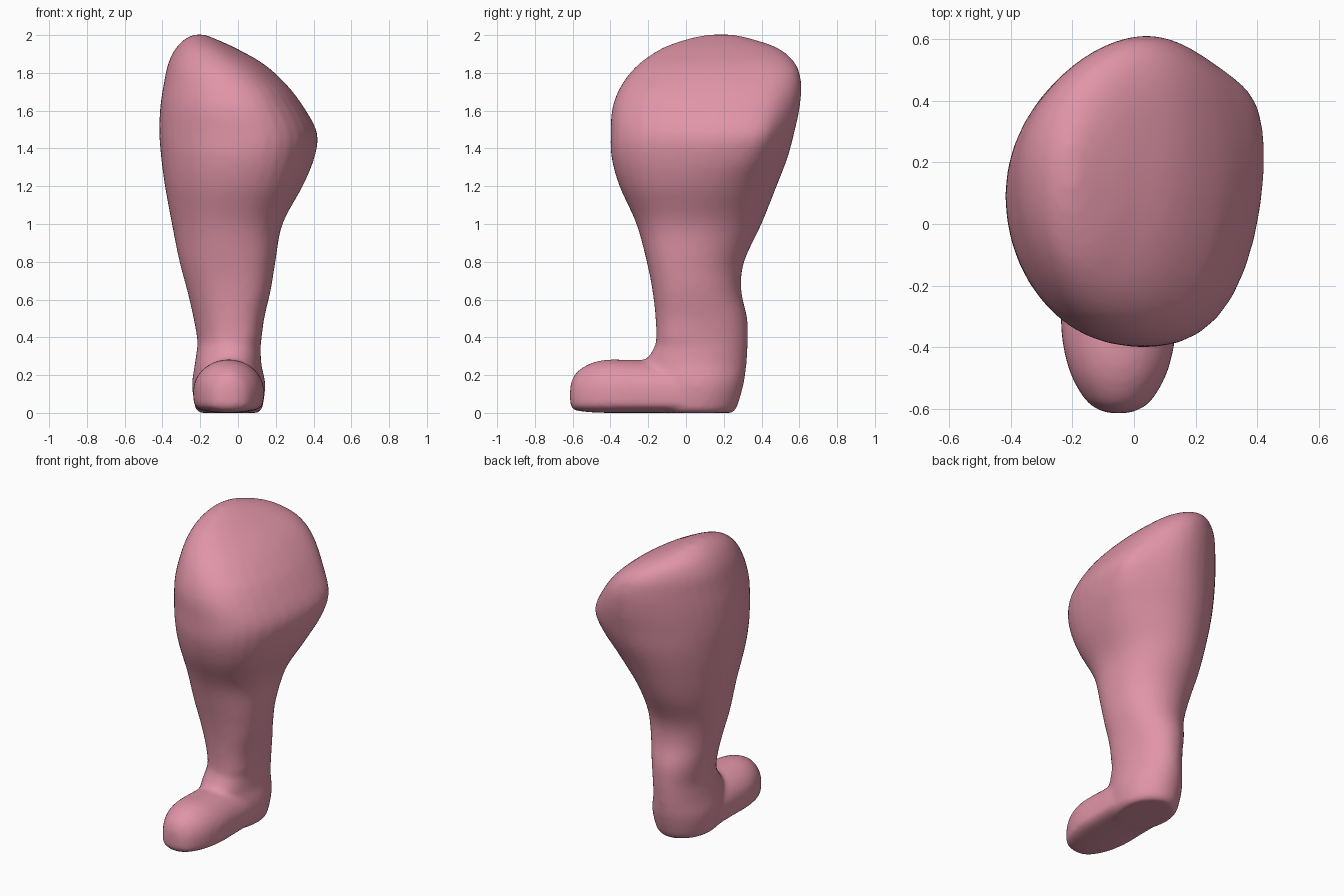
import bpy, bmesh, math

cube = bpy.data.objects.get("Cube")
if cube:
    bpy.data.objects.remove(cube)

SEGMENTS = 40
STEPS = 5

skin = bpy.data.materials.new("pink skin")
skin.use_nodes = True
skin.diffuse_color = (0.75, 0.30, 0.39, 1)
skin.node_tree.nodes["Principled BSDF"].inputs["Base Color"].default_value = skin.diffuse_color
skin.node_tree.nodes["Principled BSDF"].inputs["Roughness"].default_value = 0.7


def smooth_keys(keys):
    """Catmull-Rom interpolation through a list of section keys."""
    out = []
    for i in range(len(keys) - 1):
        a, b, c, d = (keys[min(max(i + k, 0), len(keys) - 1)] for k in (-1, 0, 1, 2))
        for n in range(STEPS):
            t = n / STEPS
            out.append([q + 0.5 * t * (r - p + t * (2 * p - 5 * q + 4 * r - s + t * (3 * (q - r) + s - p)))
                        for p, q, r, s in zip(a, b, c, d)])
    return out + [keys[-1]]


def loft(bm, keys, section):
    """Skin a closed tube over the sections and cap both ends."""
    rings = []
    for key in smooth_keys(keys):
        rings.append([bm.verts.new(section(key, 2 * math.pi * i / SEGMENTS)) for i in range(SEGMENTS)])
    for low, high in zip(rings, rings[1:]):
        for i in range(SEGMENTS):
            j = (i + 1) % SEGMENTS
            bm.faces.new((low[i], low[j], high[j], high[i]))
    bm.faces.new(rings[0][::-1])
    bm.faces.new(rings[-1])


def shin_ridge(z):
    """Fullness of the front outer corner: fades out at ankle and crown."""
    return 0.026 * min(1, max(0, (z - 0.25) / 0.15)) * min(1, max(0, (1.9 - z) / 0.2))


def leg_section(key, t):
    z, x0, x1, y0, y1, side_skew, back_skew = key
    c, s = math.cos(t), math.sin(t)
    ridge = shin_ridge(z) * max((c - s) / math.sqrt(2), 0) ** 4
    # The outer side bulges toward the back, the back ridge leans outward
    return ((x0 + x1) / 2 + (x1 - x0) / 2 * c + back_skew * max(s, 0) ** 2 + ridge,
            (y0 + y1) / 2 + (y1 - y0) / 2 * s + side_skew * max(c, 0) ** 4 - ridge, z)


def foot_section(key, t):
    y, half, z0, z1 = key
    c, s = math.cos(t), math.sin(t)
    mid = z0 + 0.42 * (z1 - z0)
    # Round instep, flattened sole
    z = mid + (z1 - mid) * s if s > 0 else mid - (mid - z0) * abs(s) ** 0.3
    return (-0.05 + half * c, y, z)


# Leg sections: height, x range, y range, side skew, back skew
leg = [
    (0.0, -.205, .11, -.15, .245, 0, 0),
    (.03, -.228, .13, -.18, .27, 0, 0),
    (.15, -.243, .145, -.2, .305, 0, 0),
    (.25, -.23, .125, -.22, .32, 0, 0),
    (.32, -.22, .117, -.18, .325, 0, 0),
    (.38, -.215, .115, -.152, .328, 0, 0),
    (.50, -.235, .13, -.153, .325, 0, 0),
    (.65, -.27, .165, -.17, .293, 0, 0),
    (.80, -.31, .19, -.20, .308, 0, 0),
    (1.0, -.35, .228, -.255, .40, .02, 0),
    (1.2, -.387, .335, -.345, .48, .08, 0),
    (1.35, -.407, .397, -.387, .538, .15, .02),
    (1.48, -.417, .412, -.392, .573, .18, .05),
    (1.62, -.412, .34, -.382, .603, .16, .09),
    (1.75, -.392, .24, -.328, .61, .13, .11),
    (1.85, -.37, .13, -.245, .58, .09, .1),
    (1.93, -.33, -.01, -.128, .49, .05, .06),
    (1.98, -.28, -.12, .01, .35, .02, .02),
    (2.003, -.23, -.18, .12, .25, 0, 0),
]

# Foot sections: y, half width, sole height, top height
foot = [
    (-.614, .03, .05, .14),
    (-.60, .07, .02, .185),
    (-.57, .108, .01, .225),
    (-.50, .15, .003, .265),
    (-.42, .175, 0, .282),
    (-.33, .187, 0, .282),
    (-.20, .185, 0, .278),
    (0, .18, 0, .26),
    (.12, .15, 0, .22),
]

bm = bmesh.new()
loft(bm, leg, leg_section)
loft(bm, foot, foot_section)
bmesh.ops.recalc_face_normals(bm, faces=bm.faces)
mesh = bpy.data.meshes.new("leg_and_foot")
bm.to_mesh(mesh)
bm.free()
mesh.materials.append(skin)
body = bpy.data.objects.new("leg_and_foot", mesh)
bpy.context.collection.objects.link(body)

# Fuse leg and foot into one soft skin
remesh = body.modifiers.new("fuse", 'REMESH')
remesh.mode = 'VOXEL'
remesh.voxel_size = 0.016
remesh.use_smooth_shade = True
soften = body.modifiers.new("soften", 'SMOOTH')
soften.factor = 0.5
soften.iterations = 10
